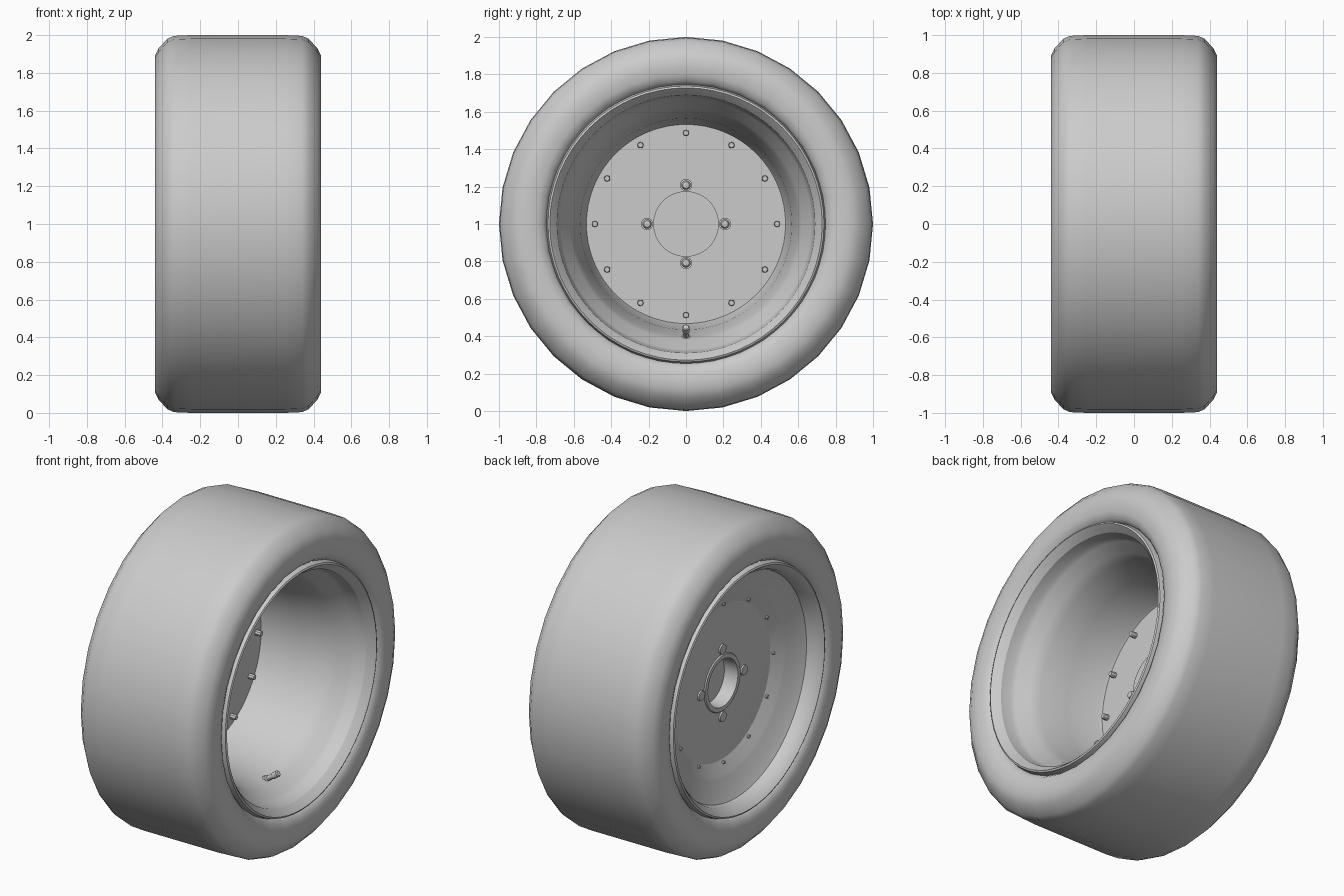
import bpy, bmesh, math
from mathutils import Vector

if "Cube" in bpy.data.objects:
    bpy.data.objects.remove(bpy.data.objects["Cube"])

CENTRE = Vector((0, 0, 1))


def finish(bm, name, angle):
    bmesh.ops.remove_doubles(bm, verts=bm.verts, dist=1e-5)
    bmesh.ops.recalc_face_normals(bm, faces=bm.faces)
    me = bpy.data.meshes.new(name)
    bm.to_mesh(me)
    bm.free()
    ob = bpy.data.objects.new(name, me)
    bpy.context.collection.objects.link(ob)
    bpy.ops.object.select_all(action='DESELECT')
    ob.select_set(True)
    bpy.context.view_layer.objects.active = ob
    bpy.ops.object.shade_smooth_by_angle(angle=math.radians(angle))
    return ob


def lathe(bm, profile, segs, origin=CENTRE, axis=Vector((1, 0, 0)), closed=True):
    """Revolve (distance along axis, radius) points round an axis."""
    rot = Vector((1, 0, 0)).rotation_difference(axis)
    rings = []
    for i in range(segs):
        a = 2 * math.pi * i / segs
        rings.append([bm.verts.new(origin + rot @ Vector((x, r * math.cos(a), r * math.sin(a))))
                      for x, r in profile])
    n = len(profile)
    for i in range(segs):
        p, q = rings[i], rings[(i + 1) % segs]
        for j in range(n if closed else n - 1):
            k = (j + 1) % n
            if profile[j][1] == 0 and profile[k][1] == 0:
                continue
            vs = [p[j], p[k], q[k], q[j]]
            if profile[j][1] == 0:
                vs = vs[:3]
            elif profile[k][1] == 0:
                vs = [p[j], p[k], q[j]]
            bm.faces.new(vs)


def part(name, profile, segs, angle=30, **kw):
    bm = bmesh.new()
    lathe(bm, profile, segs, **kw)
    return finish(bm, name, angle)


def circle_of(name, profile, count, radius, segs):
    """Repeat a small turned part round the wheel axis."""
    bm = bmesh.new()
    for i in range(count):
        a = 2 * math.pi * i / count
        o = CENTRE + Vector((0, radius * math.cos(a), radius * math.sin(a)))
        lathe(bm, profile, segs, origin=o, closed=False)
    return finish(bm, name, 35)


# Tyre: mirrored half profile, from bead to tread centre
half = [(0.39, 0.742), (0.422, 0.765), (0.436, 0.80), (0.44, 0.84), (0.44, 0.89),
        (0.42, 0.93), (0.375, 0.98), (0.34, 0.996), (0.25, 1.0)]
part("tyre", half + [(-x, r) for x, r in reversed(half)], 32, angle=50)

# Rim barrel: deep dish to +x, shallow step to -x
part("rim", [
    (-0.22, 0.53), (-0.20, 0.54), (0.02, 0.565), (0.18, 0.60), (0.24, 0.62),
    (0.30, 0.67), (0.33, 0.682), (0.39, 0.69), (0.425, 0.718), (0.435, 0.728),
    (0.43, 0.738), (0.39, 0.748),
    (-0.39, 0.748), (-0.43, 0.738), (-0.435, 0.728), (-0.425, 0.718),
    (-0.39, 0.69), (-0.345, 0.68), (-0.31, 0.62), (-0.29, 0.56), (-0.28, 0.54),
    (-0.24, 0.46)], 64)

# Centre disc with a raised hub cap that is hollow behind
part("centre_disc", [
    (-0.14, 0), (-0.14, 0.175), (-0.215, 0.175), (-0.215, 0.54), (-0.235, 0.54),
    (-0.245, 0.47), (-0.245, 0.175), (-0.252, 0.17), (-0.252, 0.145),
    (-0.16, 0.145), (-0.16, 0)], 64, closed=False)

# Four lug nuts with washers and domed ends
circle_of("lug_nuts", [
    (-0.255, 0), (-0.255, 0.03), (-0.205, 0.033), (-0.195, 0.033), (-0.195, 0.025),
    (-0.155, 0.025), (-0.142, 0.018), (-0.137, 0)], 4, 0.208, 16)

# Twelve small rim bolts
circle_of("rim_bolts", [
    (-0.265, 0), (-0.265, 0.01), (-0.22, 0.01), (-0.22, 0.017),
    (-0.185, 0.017), (-0.18, 0.014), (-0.18, 0)], 12, 0.487, 8)

# Valve stem leaning out of the dish
part("valve_stem", [
    (-0.02, 0), (-0.02, 0.022), (0.015, 0.022), (0.02, 0.014), (0.06, 0.014),
    (0.062, 0.019), (0.10, 0.019), (0.105, 0.014), (0.105, 0)], 12,
    origin=Vector((0.19, 0, 0.39)), axis=Vector((0.82, 0, 0.57)).normalized(), closed=False)
